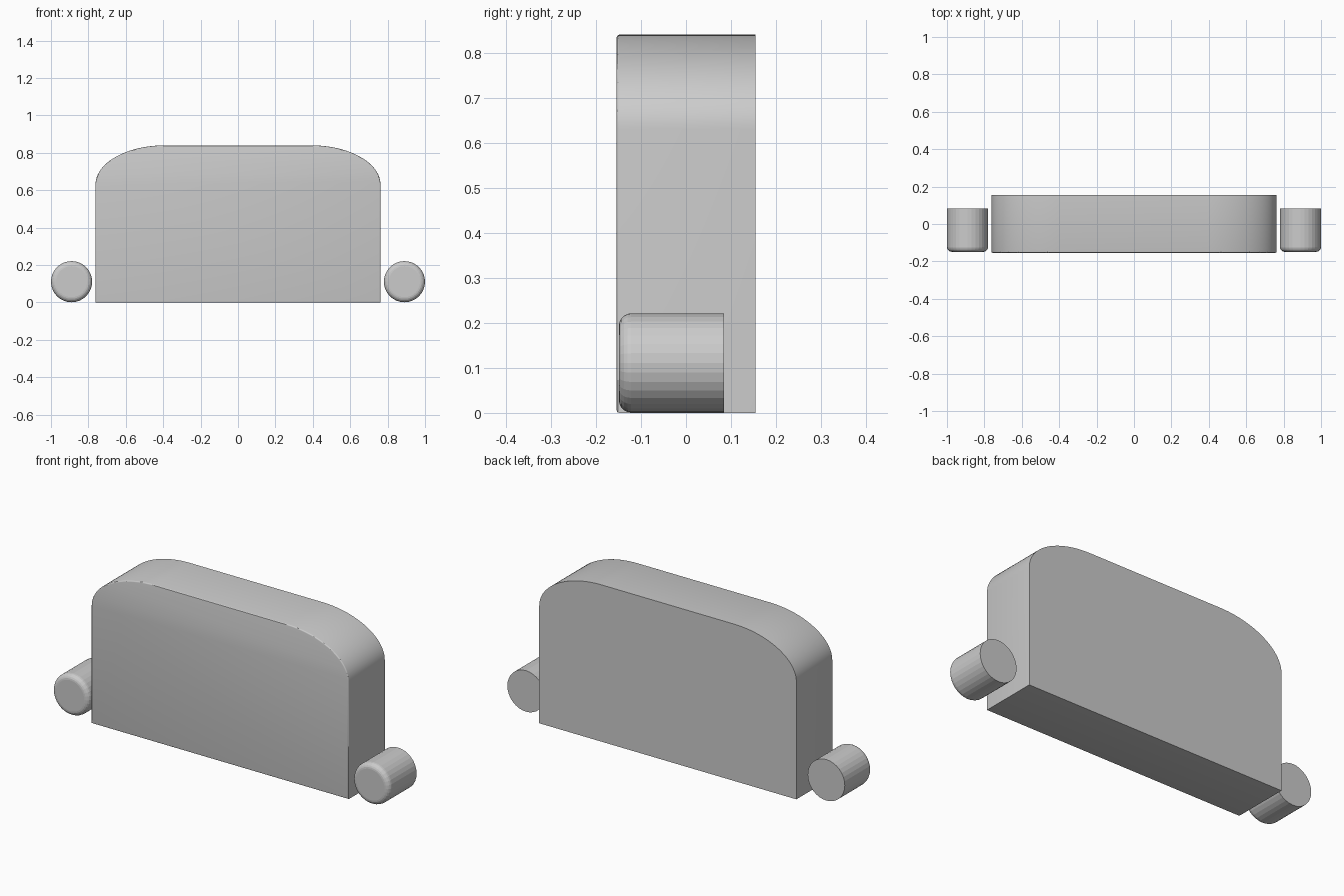
import bpy, bmesh
from math import sin, cos, pi

if "Cube" in bpy.data.objects:
    bpy.data.objects.remove(bpy.data.objects["Cube"])


def extrude_profile(name, profile, y_front, y_back, bevel, segments, smooth=30):
    """Extrude an x-z outline along y and round the rim of its front face."""
    bm = bmesh.new()
    front = bm.faces.new([bm.verts.new((x, y_front, z)) for x, z in profile])
    ext = bmesh.ops.extrude_face_region(bm, geom=[front], use_keep_orig=True)
    for v in ext["geom"]:
        if isinstance(v, bmesh.types.BMVert):
            v.co.y = y_back
    bmesh.ops.recalc_face_normals(bm, faces=bm.faces)
    rim = [e for e in bm.edges if all(abs(v.co.y - y_front) < 1e-6 for v in e.verts)]
    bmesh.ops.bevel(bm, geom=rim, offset=bevel, segments=segments, profile=0.5,
                    affect='EDGES', clamp_overlap=True)
    bmesh.ops.recalc_face_normals(bm, faces=bm.faces)
    mesh = bpy.data.meshes.new(name)
    bm.to_mesh(mesh)
    bm.free()
    obj = bpy.data.objects.new(name, mesh)
    bpy.context.collection.objects.link(obj)
    if smooth:
        bpy.ops.object.select_all(action='DESELECT')
        obj.select_set(True)
        bpy.context.view_layer.objects.active = obj
        bpy.ops.object.shade_smooth_by_angle(angle=smooth * pi / 180)
    return obj


# Backrest: rectangle with elliptical upper corners
W, H, RX, RZ, N = 0.762, 0.84, 0.37, 0.21, 24
arc = [(W - RX + RX * cos(a), H - RZ + RZ * sin(a))
       for a in (pi / 2 * i / N for i in range(N + 1))]
outline = [(-W, 0), (W, 0)] + arc + [(-x, z) for x, z in reversed(arc)]
extrude_profile("backrest", outline, -0.154, 0.154, 0.006, 3)

# Armrest rolls: short cylinders with rounded front rims
R, SIDES = 0.11, 32
for side, sx in (("left", -1), ("right", 1)):
    circle = [(sx * 0.89 + R * cos(2 * pi * i / SIDES), 0.111 + R * sin(2 * pi * i / SIDES))
              for i in range(SIDES)]
    extrude_profile(side + "_arm_roll", circle, -0.149, 0.084, 0.027, 5, smooth=0)
